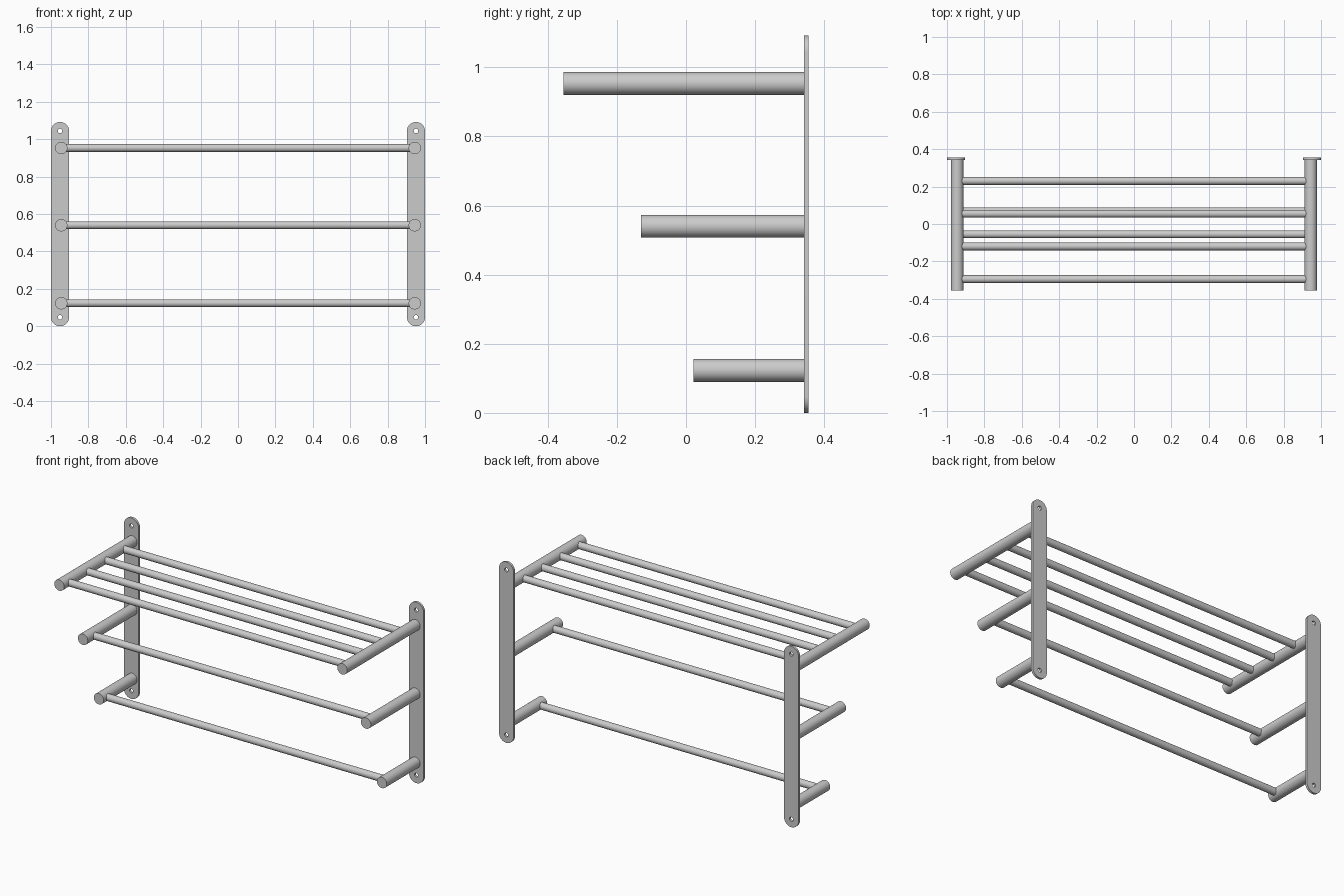
import bpy, math

if "Cube" in bpy.data.objects:
    bpy.data.objects.remove(bpy.data.objects["Cube"])

PLATE_FRONT, PLATE_BACK = 0.341, 0.355
ARM_X, ARM_R, BAR_R = 0.945, 0.033, 0.021


def rod(name, radius, center, length, axis):
    rot = (0, math.pi / 2, 0) if axis == "x" else (math.pi / 2, 0, 0)
    bpy.ops.mesh.primitive_cylinder_add(vertices=40, radius=radius, depth=length,
                                        location=center, rotation=rot)
    bpy.context.object.name = name
    bpy.ops.object.shade_smooth_by_angle(angle=math.radians(35))


def arc(cx, cy, r, start, end, n):
    return [(cx + r * math.cos(start + (end - start) * i / n),
             cy + r * math.sin(start + (end - start) * i / n)) for i in range(n + 1)]


def wall_plate(name, x):
    # Rounded strip outline with a screw hole near each end
    r, height, hole_r = 0.0485, 1.092, 0.012
    outline = (arc(0, height - r, r, 0, math.pi, 24)
               + arc(0, r, r, math.pi, 2 * math.pi, 24))
    holes = [arc(0, z, hole_r, 0, 2 * math.pi, 24)[:-1] for z in (0.048, height - 0.048)]
    curve = bpy.data.curves.new(name, "CURVE")
    curve.dimensions = "2D"
    curve.fill_mode = "BOTH"
    curve.extrude = (PLATE_BACK - PLATE_FRONT) / 2
    for loop in [outline] + holes:
        spline = curve.splines.new("POLY")
        spline.points.add(len(loop) - 1)
        for point, (px, py) in zip(spline.points, loop):
            point.co = (px, py, 0, 1)
        spline.use_cyclic_u = True
    obj = bpy.data.objects.new(name, curve)
    bpy.context.collection.objects.link(obj)
    obj.location = (x, (PLATE_FRONT + PLATE_BACK) / 2, 0)
    obj.rotation_euler = (math.pi / 2, 0, 0)
    bpy.ops.object.select_all(action="DESELECT")
    obj.select_set(True)
    bpy.context.view_layer.objects.active = obj
    bpy.ops.object.convert(target="MESH")
    bpy.ops.object.shade_smooth_by_angle(angle=math.radians(35))


# Each tier: name, height, arm tip y, crossbar y positions
tiers = [
    ("shelf", 0.953, -0.355, [0.23, 0.055, -0.12, -0.295]),
    ("middle", 0.54, -0.13, [-0.055]),
    ("lower", 0.123, 0.022, [0.068]),
]

# Wall plates and support arms on both sides
for side, sign in (("left", -1), ("right", 1)):
    wall_plate(f"{side}_wall_plate", sign * 0.9515)
    for tier, z, tip, _ in tiers:
        end = PLATE_FRONT + 0.003
        rod(f"{side}_{tier}_arm", ARM_R, (sign * ARM_X, (tip + end) / 2, z), end - tip, "y")

# Crossbars running between the arms
for tier, z, _, bars in tiers:
    for i, y in enumerate(bars):
        rod(f"{tier}_bar_{i + 1}", BAR_R, (0, y, z), 2 * (ARM_X - 0.015), "x")
